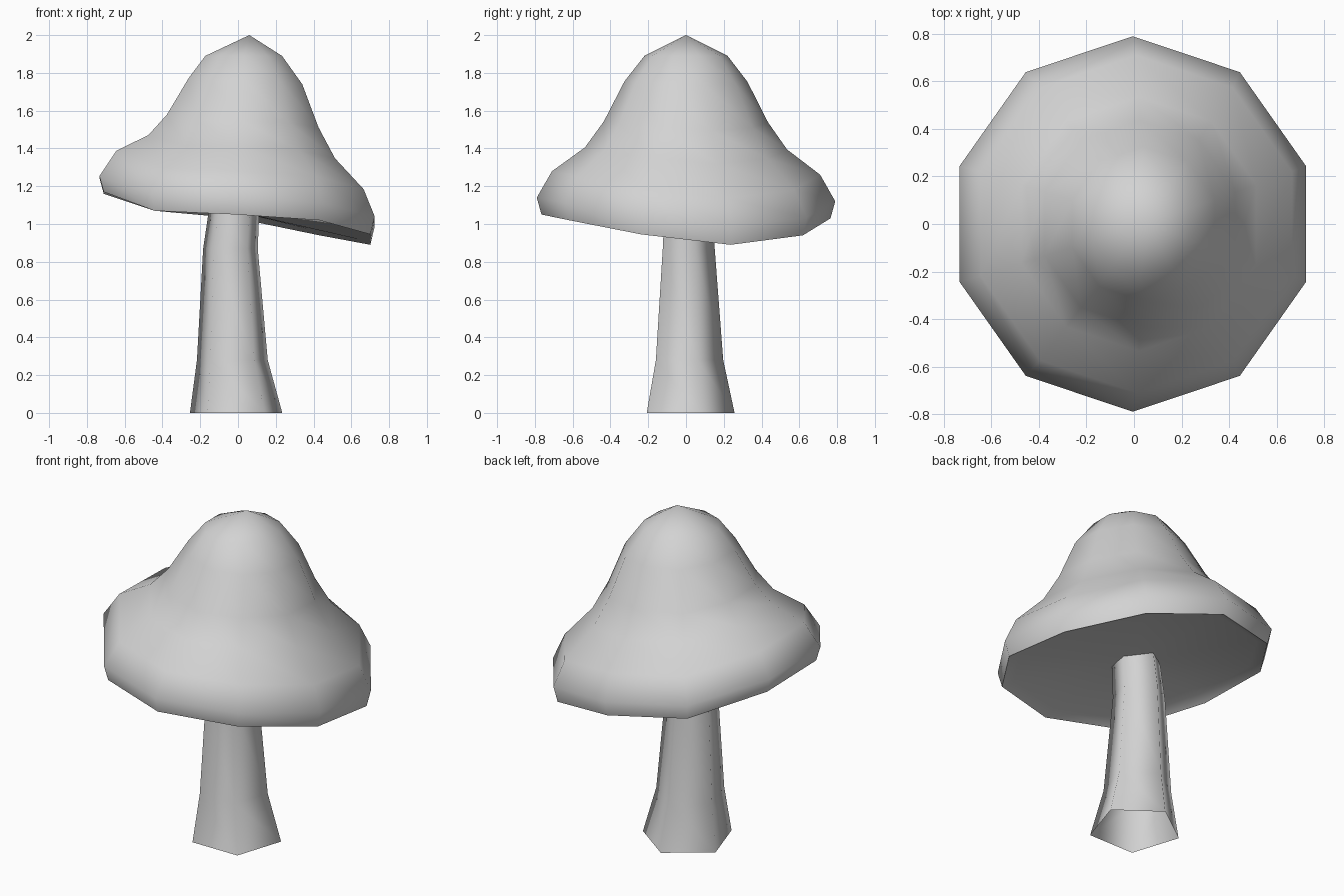
import bpy, bmesh
from math import sin, cos, radians, tau

cube = bpy.data.objects.get("Cube")
if cube:
    bpy.data.objects.remove(cube, do_unlink=True)

grey = bpy.data.materials.new("pale grey")
grey.use_nodes = True
colour = (0.65, 0.65, 0.65, 1)
grey.diffuse_color = colour
grey.node_tree.nodes["Principled BSDF"].inputs["Base Color"].default_value = colour


def add_ring(bm, sides, cx, radius, heights, x_scale=1.0):
    """Clockwise ring of vertices starting at the back."""
    ring = []
    for i in range(sides):
        a = radians(90) - tau * i / sides
        ring.append(bm.verts.new((cx + radius * x_scale * cos(a), radius * sin(a), heights[i])))
    return ring


def bridge(bm, rings):
    for low, high in zip(rings, rings[1:]):
        n = len(low)
        for i in range(n):
            j = (i + 1) % n
            bm.faces.new((low[i], high[i], high[j], low[j]))


def fan(bm, ring, point):
    tip = bm.verts.new(point)
    for i in range(len(ring)):
        bm.faces.new((ring[i], tip, ring[(i + 1) % len(ring)]))


def finish(bm, name, angle, recalc):
    if recalc:
        bmesh.ops.recalc_face_normals(bm, faces=bm.faces[:])
    mesh = bpy.data.meshes.new(name)
    bm.to_mesh(mesh)
    bm.free()
    mesh.materials.append(grey)
    ob = bpy.data.objects.new(name, mesh)
    bpy.context.collection.objects.link(ob)
    bpy.ops.object.select_all(action="DESELECT")
    ob.select_set(True)
    bpy.context.view_layer.objects.active = ob
    bpy.ops.object.shade_smooth_by_angle(angle=radians(angle))


# Cap: ten-sided rings whose droop fades out towards the tip
droop = (-0.01, -0.10, -0.15, -0.095, -0.02, 0.01, 0.03, 0.13, 0.12, 0.03)
cap_rings = (  # centre x, radius, height, share of droop
    (-0.01, 0.70, 1.07, 1.0),
    (-0.005, 0.765, 1.04, 1.0),
    (-0.005, 0.79, 1.13, 0.95),
    (0.01, 0.71, 1.27, 0.9),
    (0.02, 0.535, 1.40, 0.55),
    (0.025, 0.435, 1.54, 0.3),
    (0.04, 0.325, 1.755, 0.15),
    (0.03, 0.22, 1.89, 0.0),
)
bm = bmesh.new()
rings = [add_ring(bm, 10, cx, r, [z + k * d for d in droop], 0.97)
         for cx, r, z, k in cap_rings]
bridge(bm, rings)
fan(bm, rings[-1], (0.06, 0, 2.0))
fan(bm, rings[0], (0, 0, 1.065))
finish(bm, "cap", 60, True)

# Stem: five-sided, leaning slightly, open at the base
bm = bmesh.new()
stem_rings = ((-0.01, 0.257, 0), (-0.03, 0.197, 0.28), (-0.04, 0.152, 0.87), (-0.02, 0.14, 1.08))
bridge(bm, [add_ring(bm, 5, cx, r, [z] * 5) for cx, r, z in stem_rings])
finish(bm, "stem", 80, True)
